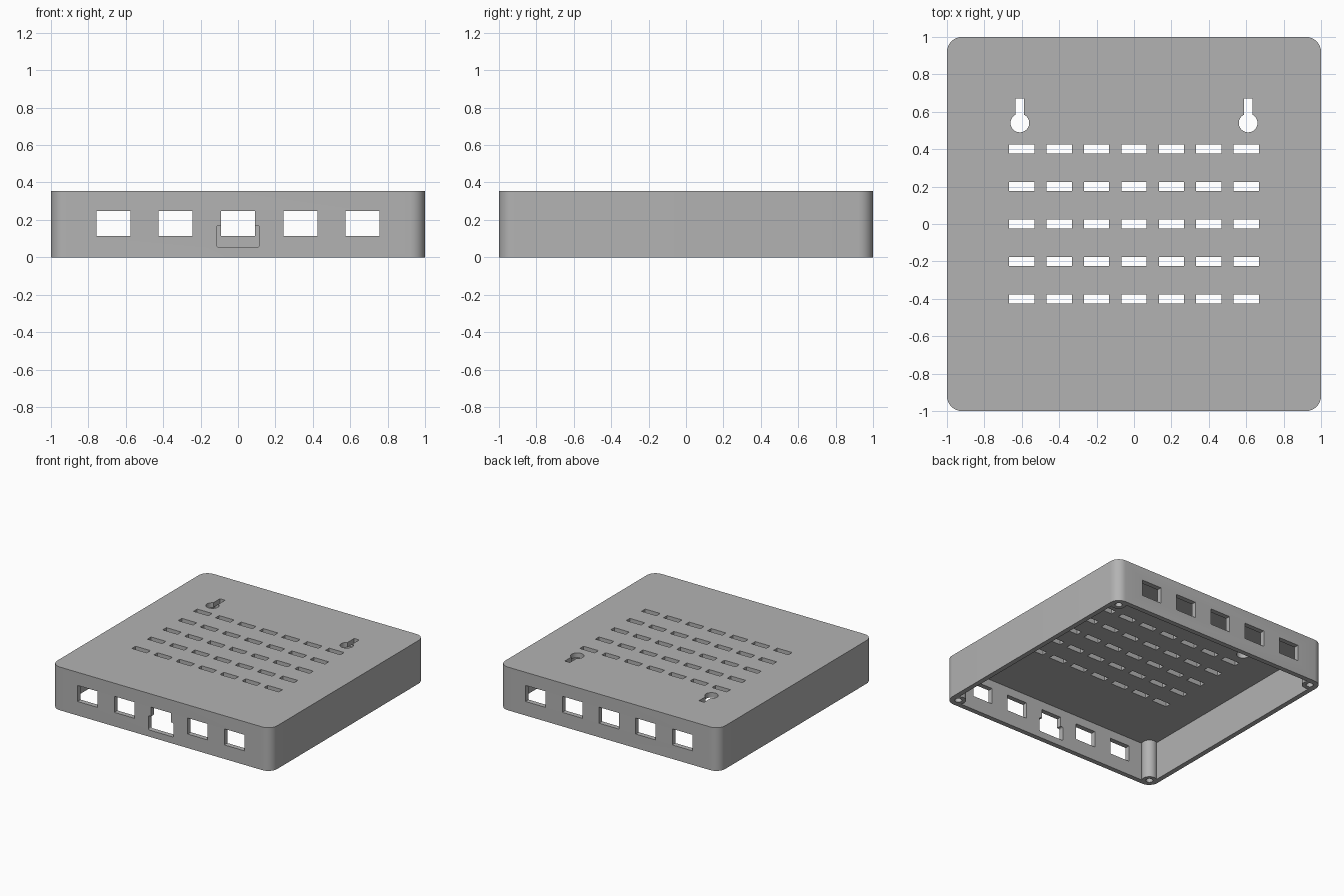
import bpy
import bmesh
import math
from mathutils import Matrix, Vector

cube = bpy.data.objects.get("Cube")
if cube:
    bpy.data.objects.remove(cube, do_unlink=True)

HEIGHT, WALL = 0.355, 0.04
POST = 0.93

grey = bpy.data.materials.new("light grey plastic")
grey.use_nodes = True
colour = (0.45, 0.45, 0.45, 1)
grey.diffuse_color = colour
grey.node_tree.nodes["Principled BSDF"].inputs["Base Color"].default_value = colour


def rounded(w, d, r, n=8):
    """Rounded rectangle outline, centred on the origin."""
    pts = []
    for k, (sx, sy) in enumerate(((1, 1), (-1, 1), (-1, -1), (1, -1))):
        for i in range(n + 1):
            a = math.pi / 2 * (k + i / n)
            pts.append((sx * (w / 2 - r) + r * math.cos(a),
                        sy * (d / 2 - r) + r * math.sin(a)))
    return pts


def rectangle(w, d):
    return [(w/2, d/2), (-w/2, d/2), (-w/2, -d/2), (w/2, -d/2)]


def circle(r, n=32):
    return [(r * math.cos(2*math.pi*i/n), r * math.sin(2*math.pi*i/n)) for i in range(n)]


def prism(bm, outline, low, high, x=0, y=0, upright=False):
    """Extrude an outline along z, or along y when upright (x, y are then x, z)."""
    verts = [bm.verts.new((px + x, py + y, low)) for px, py in outline]
    face = bm.faces.new(verts)
    top = bmesh.ops.extrude_face_region(bm, geom=[face])["geom"]
    moved = [v for v in top if isinstance(v, bmesh.types.BMVert)]
    bmesh.ops.translate(bm, verts=moved, vec=Vector((0, 0, high - low)))
    if upright:
        bmesh.ops.transform(bm, verts=verts + moved,
                            matrix=Matrix.Rotation(math.pi / 2, 4, "X"))


def make(name, bm):
    bmesh.ops.recalc_face_normals(bm, faces=bm.faces)
    mesh = bpy.data.meshes.new(name)
    bm.to_mesh(mesh)
    bm.free()
    mesh.materials.append(grey)
    obj = bpy.data.objects.new(name, mesh)
    bpy.context.collection.objects.link(obj)
    return obj


def combine(target, bm, operation):
    """Boolean the shapes in bm with the target, then discard them."""
    tool = make("tool", bm)
    mod = target.modifiers.new("boolean", "BOOLEAN")
    mod.operation, mod.solver, mod.object = operation, "EXACT", tool
    bpy.context.view_layer.objects.active = target
    bpy.ops.object.modifier_apply(modifier=mod.name)
    bpy.data.objects.remove(tool, do_unlink=True)


# Outer shell, hollowed from below
bm = bmesh.new()
prism(bm, rounded(2, 2, 0.08), 0, HEIGHT)
case = make("enclosure_cover", bm)
bm = bmesh.new()
inner = 2 - 2 * WALL
prism(bm, rounded(inner, inner, 0.04), -0.1, HEIGHT - WALL)
combine(case, bm, "DIFFERENCE")

# Corner screw posts
corners = [(sx * POST, sy * POST) for sx in (-1, 1) for sy in (-1, 1)]
bm = bmesh.new()
for x, y in corners:
    prism(bm, circle(0.058), 0, HEIGHT - WALL / 2, x, y)
combine(case, bm, "UNION")

# Wall windows, vent slots, round ends of the keyholes and screw holes
bm = bmesh.new()
for i in range(-2, 3):
    for side in (-1, 1):
        prism(bm, rectangle(0.182, 0.132), side - 0.1, side + 0.1, i / 3, 0.181, True)
    for j in range(-3, 4):
        prism(bm, rectangle(0.135, 0.048), 0.25, 0.45, j * 0.2, i * 0.2)
for x in (-0.61, 0.61):
    prism(bm, circle(0.05), 0.25, 0.45, x, 0.54)
for x, y in corners:
    prism(bm, circle(0.027, 24), -0.1, 0.25, x, y)
combine(case, bm, "DIFFERENCE")

# Narrow ends of the keyholes and the front cable port
bm = bmesh.new()
for x in (-0.61, 0.61):
    prism(bm, rectangle(0.046, 0.13), 0.25, 0.45, x, 0.605)
prism(bm, rounded(0.23, 0.116, 0.012, 4), 0.9, 1.1, 0, 0.113, True)
combine(case, bm, "DIFFERENCE")

bpy.ops.object.select_all(action="DESELECT")
case.select_set(True)
bpy.context.view_layer.objects.active = case
bpy.ops.object.shade_smooth_by_angle(angle=math.radians(30))
